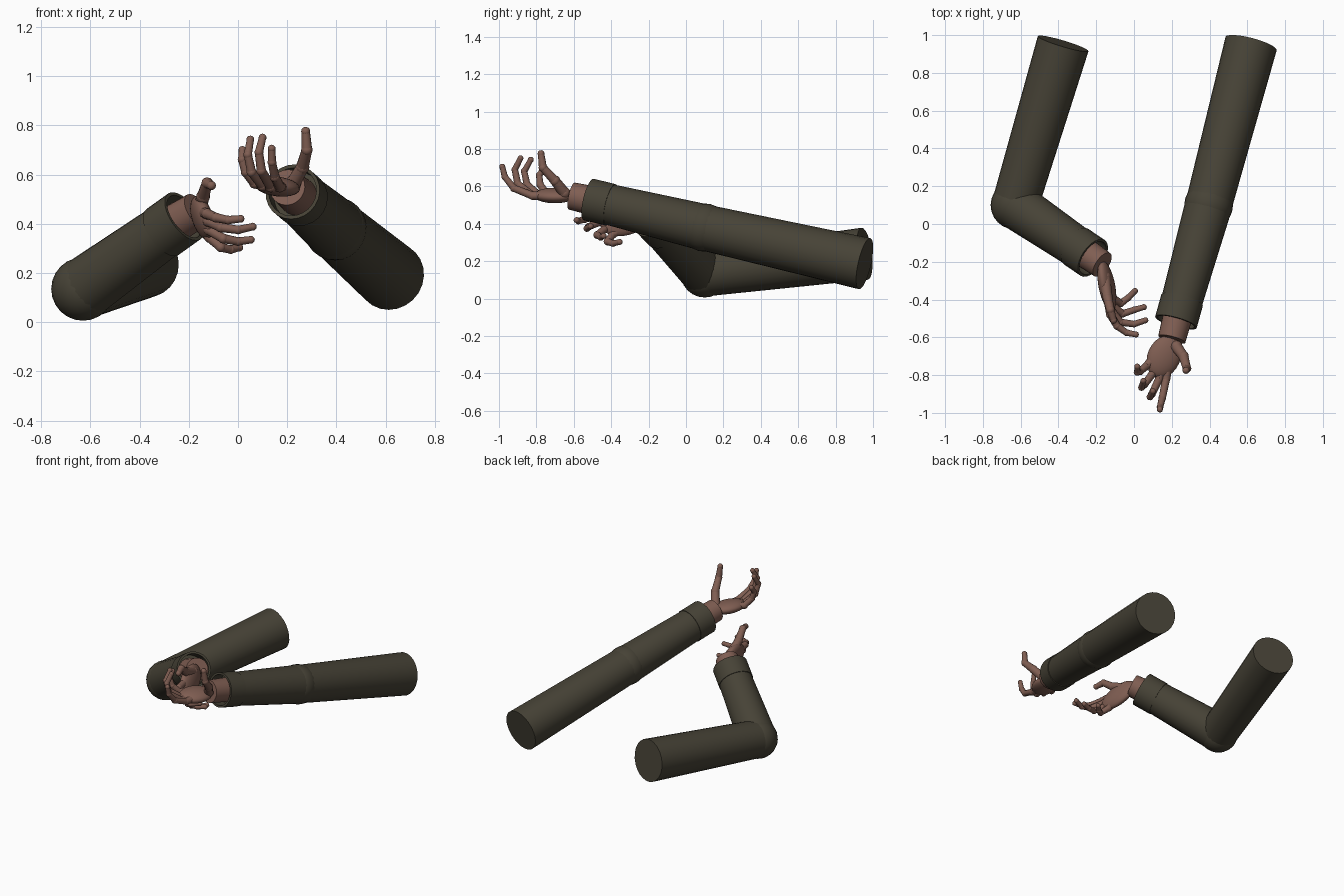
import bpy, bmesh, math
from mathutils import Vector, Matrix

cube = bpy.data.objects.get("Cube")
if cube:
    bpy.data.objects.remove(cube)


def material(name, rgb):
    m = bpy.data.materials.new(name)
    m.use_nodes = True
    m.diffuse_color = (*rgb, 1)
    m.node_tree.nodes["Principled BSDF"].inputs["Base Color"].default_value = (*rgb, 1)
    return m


CLOTH = material("dark_olive_cloth", (0.062, 0.055, 0.037))
SKIN = material("brown_skin", (0.215, 0.112, 0.085))


def finish(name, bm, mat):
    bmesh.ops.recalc_face_normals(bm, faces=bm.faces)
    me = bpy.data.meshes.new(name)
    bm.to_mesh(me)
    bm.free()
    me.materials.append(mat)
    me.polygons.foreach_set("use_smooth", [True] * len(me.polygons))
    me.set_sharp_from_angle(angle=math.radians(40))
    ob = bpy.data.objects.new(name, me)
    bpy.context.scene.collection.objects.link(ob)


def add_cone(bm, a, b, ra, rb, sides):
    axis = b - a
    mat = Matrix.Translation((a + b) / 2) @ axis.to_track_quat("Z", "Y").to_matrix().to_4x4()
    bmesh.ops.create_cone(bm, cap_ends=True, segments=sides, radius1=ra, radius2=rb,
                          depth=axis.length, matrix=mat)


def add_ball(bm, centre, r, sides):
    bmesh.ops.create_uvsphere(bm, u_segments=sides, v_segments=sides // 2, radius=r,
                              matrix=Matrix.Translation(centre))


def tube(name, a, b, ra, rb, mat):
    bm = bmesh.new()
    add_cone(bm, a, b, ra, rb, 24)
    finish(name, bm, mat)


def ball(name, centre, r, mat):
    bm = bmesh.new()
    add_ball(bm, centre, r, 24)
    finish(name, bm, mat)


def cuff(name, a, b, r):
    # solid band with a pocket sunk into its open end
    bm = bmesh.new()
    add_cone(bm, a, b, r, r, 24)
    axis = (b - a).normalized()
    end = max(bm.faces, key=lambda f: f.calc_center_median().dot(axis))
    bmesh.ops.inset_region(bm, faces=[end], thickness=0.014)
    pocket = bmesh.ops.extrude_discrete_faces(bm, faces=[end])["faces"][0]
    bmesh.ops.translate(bm, verts=pocket.verts, vec=axis * -0.08)
    finish(name, bm, CLOTH)


def finger(name, joints, r0, r1):
    # tapered segments with slightly swollen joints
    bm = bmesh.new()
    n = len(joints) - 1
    rad = [r0 + (r1 - r0) * i / n for i in range(n + 1)]
    for i in range(n):
        add_cone(bm, joints[i], joints[i + 1], rad[i] * 0.95, rad[i + 1] * 0.95, 12)
    for p, r in zip(joints, rad):
        add_ball(bm, p, r * 1.04, 12)
    finish(name, bm, SKIN)


def palm(name, wrist, knuckles):
    # flattened ellipsoid spanning wrist to knuckles
    mid = sum(knuckles, Vector()) / len(knuckles)
    along = (mid - wrist).normalized()
    across = knuckles[0] - knuckles[-1]
    across = (across - along * across.dot(along)).normalized()
    frame = Matrix((across, along, across.cross(along))).transposed().to_4x4()
    size = Matrix.Diagonal((0.088, (mid - wrist).length * 0.58, 0.04, 1))
    bm = bmesh.new()
    bmesh.ops.create_uvsphere(bm, u_segments=24, v_segments=14, radius=1,
                              matrix=Matrix.Translation((wrist + mid) / 2) @ frame @ size)
    # bones of the hand fanning out to each knuckle
    for k in knuckles:
        add_cone(bm, wrist.lerp(k, 0.15), k, 0.026, 0.022, 12)
    finish(name, bm, SKIN)


def arm(side, shoulder, elbow, cuff_end, wrist, thumb, fingers):
    s, e, c, w = map(Vector, (shoulder, elbow, cuff_end, wrist))
    axis = (c - e).normalized()
    cuff_start = c - axis * 0.125
    tube(side + "_upper_sleeve", s, e, 0.14, 0.123, CLOTH)
    ball(side + "_elbow", e, 0.129, CLOTH)
    tube(side + "_forearm_sleeve", e, cuff_start + axis * 0.02, 0.125, 0.109, CLOTH)
    cuff(side + "_cuff", cuff_start, c, 0.114)
    tube(side + "_wrist", c - axis * 0.08, w, 0.08, 0.074, SKIN)
    paths = {k: [Vector(p) for p in v] for k, v in fingers.items()}
    palm(side + "_palm", w, [p[0] for p in paths.values()])
    finger(side + "_thumb", [Vector(p) for p in thumb], 0.032, 0.018)
    for label, path in paths.items():
        finger(f"{side}_{label}_finger", path, 0.022, 0.0155)


# outstretched arm, palm up
arm("left", (0.62, 0.955, 0.187), (0.395, 0.1, 0.38), (0.222, -0.52, 0.53), (0.2, -0.61, 0.548),
    [(0.225, -0.65, 0.565), (0.262, -0.7, 0.63), (0.28, -0.765, 0.7), (0.275, -0.775, 0.775)],
    {"index": [(0.17, -0.82, 0.55), (0.15, -0.92, 0.59), (0.138, -0.968, 0.65), (0.137, -0.982, 0.705)],
     "middle": [(0.133, -0.82, 0.55), (0.095, -0.9, 0.615), (0.085, -0.915, 0.69), (0.1, -0.885, 0.75)],
     "ring": [(0.1, -0.79, 0.555), (0.055, -0.85, 0.61), (0.04, -0.865, 0.68), (0.05, -0.83, 0.742)],
     "little": [(0.068, -0.75, 0.565), (0.032, -0.78, 0.61), (0.017, -0.785, 0.66), (0.018, -0.755, 0.7)]})

# bent arm, palm turned inward
arm("right", (-0.375, 0.955, 0.24), (-0.63, 0.1, 0.135), (-0.218, -0.18, 0.43), (-0.168, -0.215, 0.455),
    [(-0.155, -0.28, 0.465), (-0.142, -0.38, 0.51), (-0.125, -0.455, 0.565), (-0.108, -0.51, 0.555)],
    {"index": [(-0.125, -0.48, 0.44), (-0.09, -0.54, 0.425), (-0.04, -0.575, 0.415), (0.01, -0.585, 0.42)],
     "middle": [(-0.12, -0.46, 0.41), (-0.07, -0.52, 0.385), (0.0, -0.53, 0.375), (0.06, -0.51, 0.388)],
     "ring": [(-0.118, -0.43, 0.375), (-0.06, -0.475, 0.34), (0.0, -0.455, 0.328), (0.052, -0.44, 0.335)],
     "little": [(-0.115, -0.39, 0.345), (-0.07, -0.42, 0.305), (-0.03, -0.39, 0.295), (0.005, -0.355, 0.303)]})
